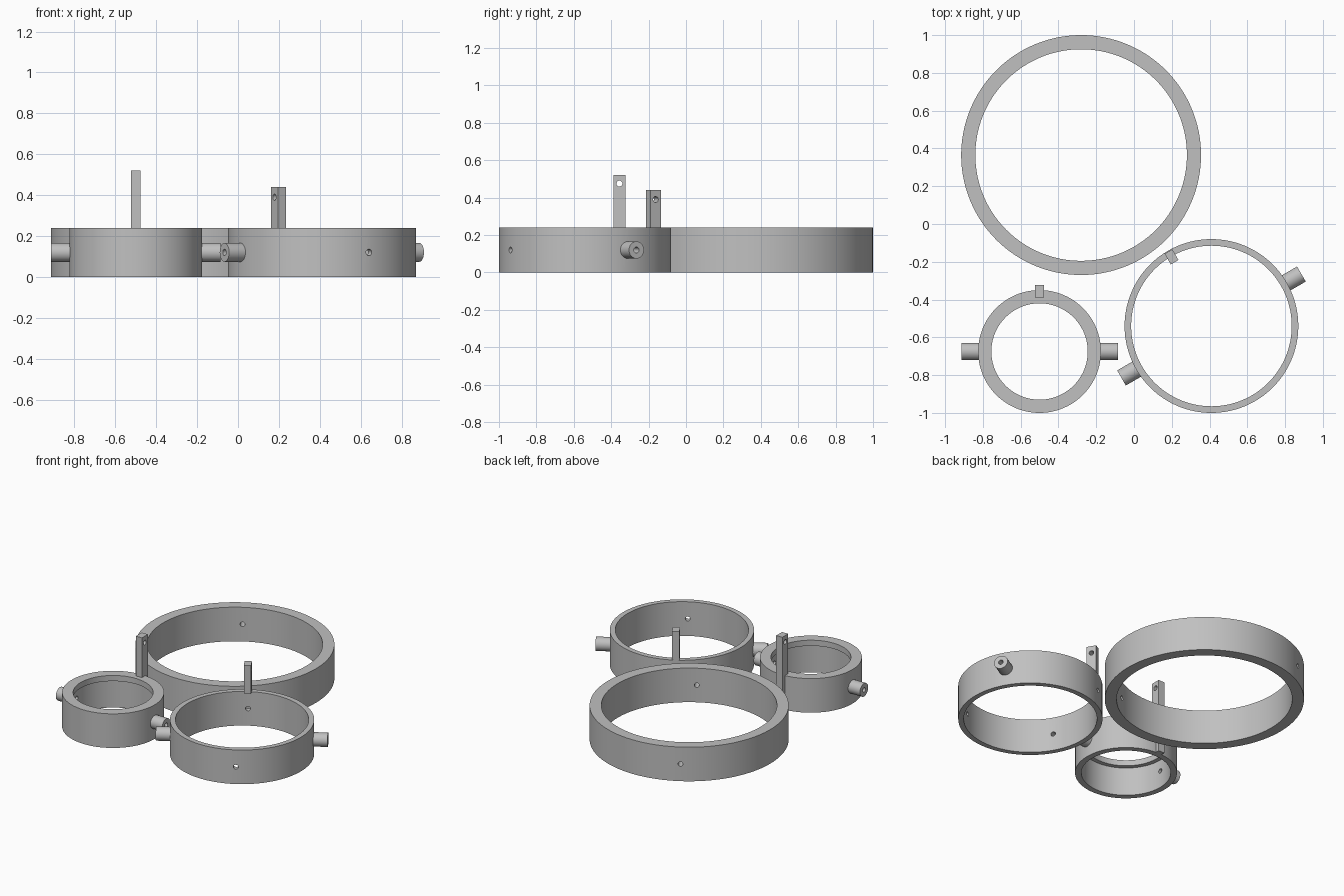
import bpy, bmesh, math
from mathutils import Matrix, Vector

if "Cube" in bpy.data.objects:
    bpy.data.objects.remove(bpy.data.objects["Cube"])

H = 0.24          # ring height
MID = H / 2       # height of pins and drilled holes
BORE = 0.016      # drill radius

grey = bpy.data.materials.new("plain grey")
grey.diffuse_color = (0.53, 0.53, 0.53, 1)
grey.use_nodes = True
grey.node_tree.nodes["Principled BSDF"].inputs["Base Color"].default_value = grey.diffuse_color


def finish(name, bm):
    bmesh.ops.recalc_face_normals(bm, faces=bm.faces)
    me = bpy.data.meshes.new(name)
    bm.to_mesh(me)
    bm.free()
    ob = bpy.data.objects.new(name, me)
    me.materials.append(grey)
    bpy.context.collection.objects.link(ob)
    return ob


def polar(center, r, deg, z):
    a = math.radians(deg)
    return Vector((center[0] + r * math.cos(a), center[1] + r * math.sin(a), z))


def ring(name, center, profile, n=128):
    """Revolve a closed (radius, z) profile around the ring axis."""
    bm = bmesh.new()
    loops = [[bm.verts.new(polar(center, r, 360 * i / n, z)) for r, z in profile]
             for i in range(n)]
    m = len(profile)
    for i in range(n):
        a, b = loops[i], loops[(i + 1) % n]
        for j in range(m):
            k = (j + 1) % m
            bm.faces.new((a[j], b[j], b[k], a[k]))
    return finish(name, bm)


def rod(name, p, q, radius, n=32):
    """Solid cylinder from p to q."""
    d = q - p
    mat = Matrix.Translation((p + q) / 2) @ d.to_track_quat('Z', 'Y').to_matrix().to_4x4()
    bm = bmesh.new()
    bmesh.ops.create_cone(bm, cap_ends=True, segments=n, radius1=radius,
                          radius2=radius, depth=d.length, matrix=mat)
    return finish(name, bm)


def post(name, center, deg, r0, r1, z0, z1, width=0.047):
    """Upright bar with its thin side along the ring tangent."""
    bm = bmesh.new()
    mat = (Matrix.Translation(polar(center, (r0 + r1) / 2, deg, (z0 + z1) / 2))
           @ Matrix.Rotation(math.radians(deg), 4, 'Z')
           @ Matrix.Diagonal((r1 - r0, width, z1 - z0, 1)))
    bmesh.ops.create_cube(bm, size=1, matrix=mat)
    return finish(name, bm)


def drill(ob, p, q):
    """Cut a round hole from p to q."""
    cutter = rod("drill_cutter", p, q, BORE, 20)
    cutter.hide_render = True
    cutter.hide_viewport = True
    mod = ob.modifiers.new("hole", 'BOOLEAN')
    mod.operation = 'DIFFERENCE'
    mod.solver = 'EXACT'
    mod.object = cutter


def drill_radial(ob, center, deg, r0, r1):
    drill(ob, polar(center, r0, deg, MID), polar(center, r1, deg, MID))


def drill_post(ob, center, deg, r, z):
    mid = polar(center, r, deg, z)
    t = polar((0, 0), 0.06, deg + 90, 0)
    drill(ob, mid - t, mid + t)


# Centres of the three rings
BIG, MEDIUM, SMALL = (-0.28, 0.365), (0.41, -0.54), (-0.50, -0.675)

# Large ring
large_ring = ring("large_ring", BIG, [(0.56, 0), (0.635, 0), (0.635, H), (0.56, H)])
# Medium ring
medium_ring = ring("medium_ring", MEDIUM, [(0.425, 0), (0.46, 0), (0.46, H), (0.425, H)])
# Small ring with an inner lip at the top
small_ring = ring("small_ring", SMALL, [(0.285, 0), (0.325, 0), (0.325, H),
                                        (0.255, H), (0.255, H - 0.04), (0.285, H - 0.04)])
solids = [large_ring, medium_ring, small_ring]

# Holes across the large and medium rings
for deg in (120, 300):
    drill_radial(large_ring, BIG, deg, 0.5, 0.7)
    drill_radial(medium_ring, MEDIUM, deg, 0.38, 0.5)

# Bored pivot pins, two on each smaller ring
for label, body, c, r0, r1, angles in (
        ("medium", medium_ring, MEDIUM, 0.445, 0.55, (30, 210)),
        ("small", small_ring, SMALL, 0.31, 0.414, (0, 180))):
    for i, deg in enumerate(angles):
        pin = rod(f"{label}_pin_{i + 1}", polar(c, r0, deg, MID), polar(c, r1, deg, MID), 0.046)
        drill_radial(pin, c, deg, r0 - 0.1, r1 + 0.05)
        drill_radial(body, c, deg, r0 - 0.1, r1 + 0.05)
        solids.append(pin)

# Upright posts with a cross hole
small_post = post("small_post", SMALL, 90, 0.287, 0.352, 0, 0.52)
drill_post(small_post, SMALL, 90, 0.319, 0.475)
medium_post = post("medium_post", MEDIUM, 120, 0.39, 0.455, H, 0.44)
drill_post(medium_post, MEDIUM, 120, 0.423, 0.39)
solids += [small_post, medium_post]

# Bake the cuts, then remove the cutters
deps = bpy.context.evaluated_depsgraph_get()
baked = [(ob, bpy.data.meshes.new_from_object(ob.evaluated_get(deps))) for ob in solids]
for ob, me in baked:
    ob.modifiers.clear()
    ob.data = me
for ob in list(bpy.data.objects):
    if ob.name.startswith("drill_cutter"):
        bpy.data.objects.remove(ob)

# Smooth round walls, sharp rims
bpy.ops.object.select_all(action='DESELECT')
for ob in solids:
    ob.select_set(True)
bpy.context.view_layer.objects.active = large_ring
bpy.ops.object.shade_smooth_by_angle(angle=math.radians(30))
